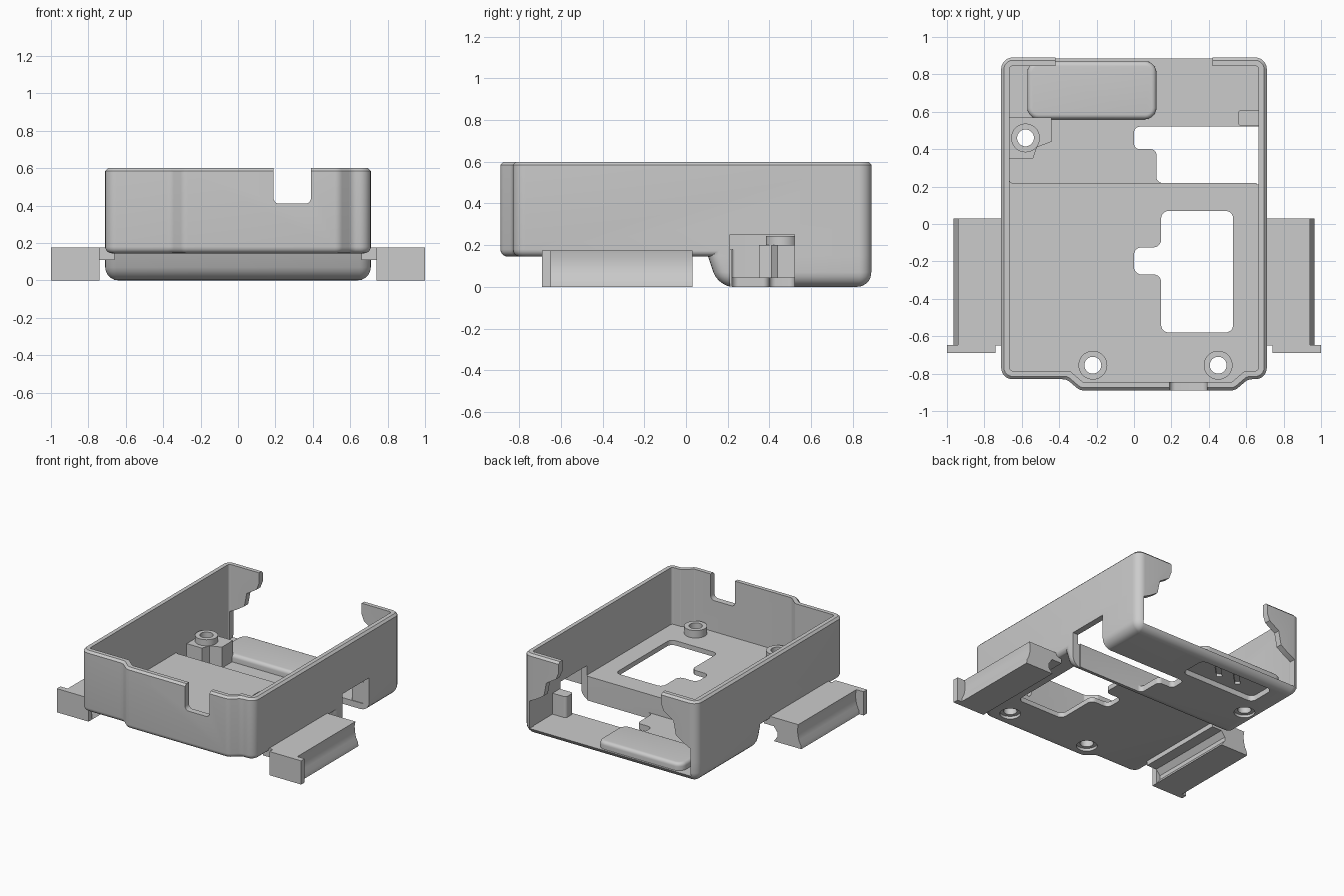
import bpy, bmesh, math
from mathutils import Vector

cube = bpy.data.objects.get("Cube")
if cube:
    bpy.data.objects.remove(cube, do_unlink=True)

SHADE = (0.6, 0.6, 0.6, 1)
grey = bpy.data.materials.new("plain grey")
grey.use_nodes = True
grey.diffuse_color = SHADE
grey.node_tree.nodes["Principled BSDF"].inputs["Base Color"].default_value = SHADE


def rounded(corners, r, steps=5):
    """Outline with every corner rounded by radius r."""
    pts, n = [], len(corners)
    for i in range(n):
        p = Vector(corners[i])
        a = (Vector(corners[i - 1]) - p).normalized()
        b = (Vector(corners[(i + 1) % n]) - p).normalized()
        half = a.angle(b) / 2
        d = r / math.tan(half)
        centre = p + (a + b).normalized() * r / math.sin(half)
        start, end = p + a * d - centre, p + b * d - centre
        pts += [tuple(centre + start.lerp(end, k / steps).normalized() * r)
                for k in range(steps + 1)]
    return pts


def inset(corners, d):
    """Shrink a counter-clockwise corner list by d."""
    out, n = [], len(corners)
    for i in range(n):
        p = Vector(corners[i])
        e1 = (p - Vector(corners[i - 1])).normalized()
        e2 = (Vector(corners[(i + 1) % n]) - p).normalized()
        n1, n2 = Vector((-e1.y, e1.x)), Vector((-e2.y, e2.x))
        out.append(tuple(p + (n1 + n2) * d / (1 + n1.dot(n2))))
    return out


def shell(corners, d=0):
    """Rounded wall outline, moved inward by d."""
    return rounded(inset(corners, d) if d else corners, max(.06 - d, .012))


def loft(name, rings, axis="z"):
    """Solid through rings of (outline, level) along an axis."""
    place = {"z": lambda u, v, w: (u, v, w),
             "y": lambda u, v, w: (u, w, v),
             "x": lambda u, v, w: (w, u, v)}[axis]
    bm = bmesh.new()
    loops = [[bm.verts.new(place(u, v, w)) for u, v in pts] for pts, w in rings]
    bm.faces.new(loops[0])
    bm.faces.new(loops[-1])
    for low, high in zip(loops, loops[1:]):
        for i in range(len(low)):
            bm.faces.new((low[i - 1], low[i], high[i], high[i - 1]))
    bmesh.ops.recalc_face_normals(bm, faces=bm.faces)
    mesh = bpy.data.meshes.new(name)
    bm.to_mesh(mesh)
    bm.free()
    mesh.materials.append(grey)
    ob = bpy.data.objects.new(name, mesh)
    bpy.context.collection.objects.link(ob)
    return ob


def prism(name, pts, a, b, axis="z"):
    return loft(name, [(pts, a), (pts, b)], axis)


def rect(x0, x1, y0, y1):
    return [(x0, y0), (x1, y0), (x1, y1), (x0, y1)]


def circle(x, y, r, n=32):
    return [(x + r * math.cos(2 * math.pi * i / n), y + r * math.sin(2 * math.pi * i / n))
            for i in range(n)]


def fillet(r, steps=5):
    """Pairs of (inset, height) for a rounded bottom edge."""
    angles = [math.pi / 2 * i / steps for i in range(steps + 1)]
    return [(r * (1 - math.sin(a)), r * (1 - math.cos(a))) for a in angles]


def combine(ob, other, operation="DIFFERENCE"):
    mod = ob.modifiers.new("combine", "BOOLEAN")
    mod.operation, mod.object, mod.solver = operation, other, "EXACT"
    bpy.context.view_layer.objects.active = ob
    bpy.ops.object.modifier_apply(modifier=mod.name)
    bpy.data.objects.remove(other, do_unlink=True)


# Upper shell with a shallow front bulge, rounded underneath
plan = [(-.71, -.83), (-.36, -.83), (-.29, -.89), (.54, -.89), (.61, -.83),
        (.71, -.83), (.71, .89), (-.71, .89)]
tray = loft("tray", [(shell(plan, d), .145 + h) for d, h in fillet(.035)]
            + [(shell(plan), .585), (shell(plan, .015), .6)])


# Deeper rear half with a sloping front face
def rear_plan(z):
    return rect(-.71, .71, .155 - .05 * min(z / .148, 1), .89)


combine(tray, loft("rear_hull", [(shell(rear_plan(h), d), h) for d, h in fillet(.07)]
                   + [(shell(rear_plan(z)), z) for z in (.148, .3)]), "UNION")

# Upper and lower cavity
combine(tray, prism("cavity", shell(plan, .045), .18, .7))
combine(tray, prism("rear_cavity", rounded(rect(-.665, .665, .22, .845), .015), .045, .3))

# Rear opening, leaving a shaped tab on each side
half = [(.66, .045), (.66, .25), (.6, .28), (.54, .32), (.52, .42), (.44, .47), (.42, .52), (.42, .7)]
combine(tray, prism("rear_opening", half + [(-x, z) for x, z in reversed(half)], .8, 1, "y"))

# Floor windows and side port
combine(tray, prism("front_window", rounded(
    [(.145, -.58), (.53, -.58), (.53, .07), (.145, .07), (.145, -.125), (0, -.125),
     (0, -.27), (.145, -.27)], .04), -.1, .3))
combine(tray, prism("rear_window", rounded(
    [(.12, .22), (.8, .22), (.8, .52), (0, .52), (0, .4), (.12, .4)], .03), -.1, .15))
combine(tray, prism("side_port", rect(.21, .52, -.1, .25), .655, .85, "x"))

# Notch in the front wall
combine(tray, prism("front_notch", rounded(rect(.19, .39, .41, .8), .03), -1, -.8, "y"))

# Raised rear pad with a pocket and two slanted slots beneath
pad = rect(-.57, .12, .56, .87)
combine(tray, loft("rear_pad", [(shell(pad), .03)]
                   + [(shell(pad, d), .1 - h) for d, h in reversed(fillet(.025))]), "UNION")
combine(tray, prism("pocket", rounded(rect(-.53, .08, .6, .81), .04), -.1, .04))
for x in (-.3, -.14):
    combine(tray, prism("slot", [(x - .06, .68), (x - .03, .66), (x + .06, .75), (x + .03, .77)],
                        -.1, .06))

# Corner block, side post and screw bosses
combine(tray, prism("corner_block", [(-.68, .35), (-.54, .35), (-.52, .41), (-.44, .44),
                                     (-.44, .57), (-.68, .57)], .03, .2), "UNION")
combine(tray, prism("side_post", rounded(rect(.555, .69, .525, .61), .02), .03, .2), "UNION")
for x, y, base, top, under in ((-.22, -.755, .16, .235, .145), (.45, -.755, .16, .235, .145),
                               (-.58, .46, .1, .245, 0)):
    combine(tray, prism("boss", circle(x, y, .077), base, top), "UNION")
    combine(tray, prism("screw_hole", circle(x, y, .045), -.1, .4))
    combine(tray, prism("countersink", circle(x, y, .07), under - .05, under + .02))

# Side rails with a waisted section and a front stop plate
section = [(.66, .11), (.74, .11), (.77, .07), (.77, .04), (.74, 0), (.965, 0), (.96, .03),
           (.945, .06), (.936, .1), (.934, .14), (.94, .175), (.66, .175)]
for side, label in ((1, "left"), (-1, "right")):
    prism(label + "_rail", [(side * x, z) for x, z in section], -.65, .03, "y")
    prism(label + "_rail_stop", [(side * x, z) for x, z in rect(.74, 1, 0, .175)], -.69, -.648, "y")

# Smooth shading with sharp edges kept
bpy.ops.object.select_all(action="DESELECT")
for ob in bpy.context.scene.objects:
    if ob.type == "MESH" and grey.name in ob.data.materials:
        ob.select_set(True)
        bpy.context.view_layer.objects.active = ob
bpy.ops.object.shade_smooth_by_angle(angle=math.radians(30))
